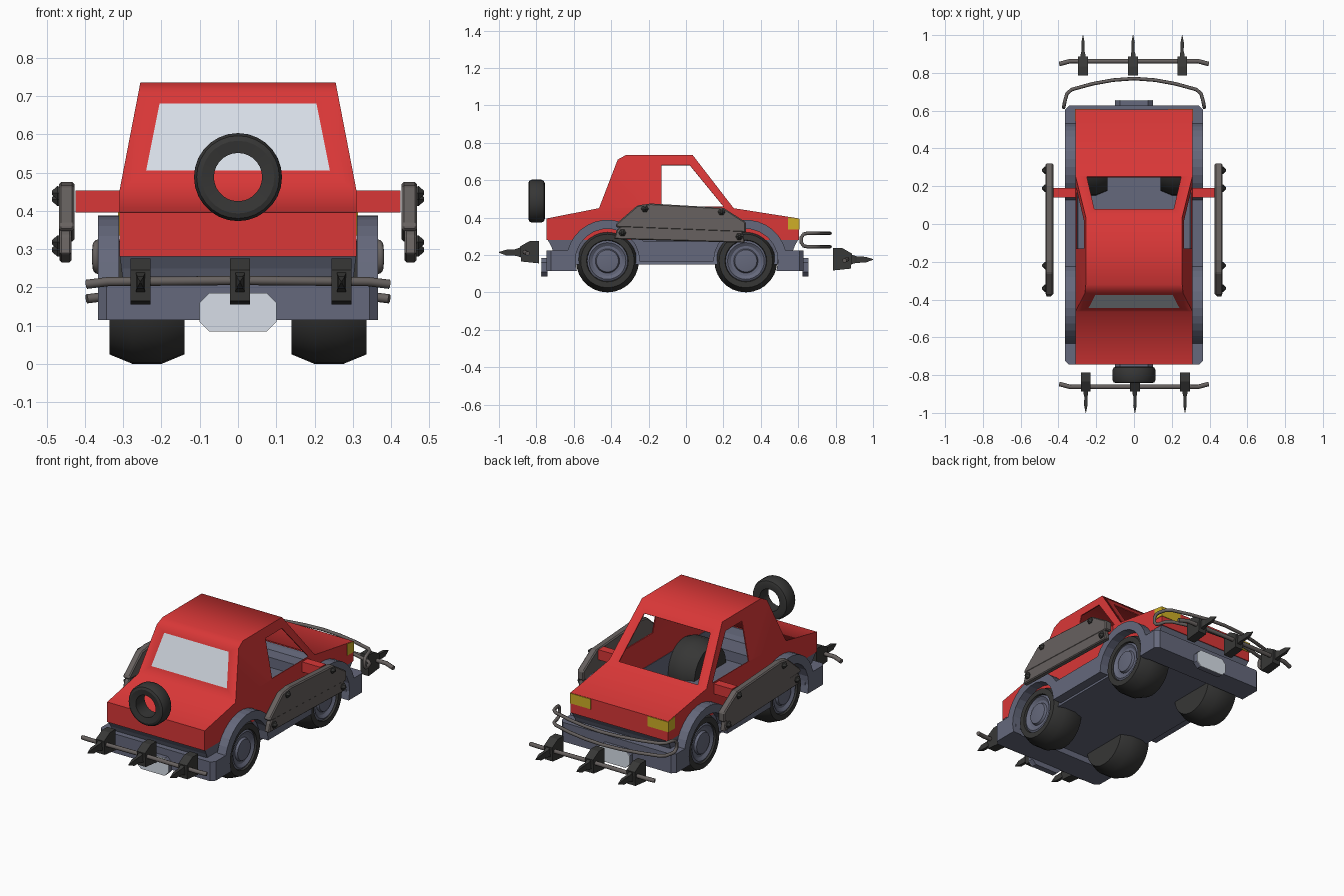
import bpy, bmesh, math

if "Cube" in bpy.data.objects:
    bpy.data.objects.remove(bpy.data.objects["Cube"])

def mat(name, c):
    m = bpy.data.materials.new(name)
    m.diffuse_color = (*c, 1)
    m.use_nodes = True
    m.node_tree.nodes["Principled BSDF"].inputs["Base Color"].default_value = m.diffuse_color
    return m

RED = mat("red_paint", (0.69, 0.038, 0.038))
SLATE = mat("slate_plastic", (0.13, 0.14, 0.20))
RUBBER = mat("black_rubber", (0.037, 0.037, 0.036))
GLASS = mat("pale_glass", (0.68, 0.73, 0.80))
ARMOUR = mat("brown_grey_metal", (0.135, 0.12, 0.115))
SPIKE = mat("dark_iron", (0.04, 0.04, 0.038))
YELLOW = mat("yellow_lamp", (0.62, 0.43, 0.02))


def shade(ob, angle):
    bpy.ops.object.select_all(action='DESELECT')
    ob.select_set(True)
    bpy.context.view_layer.objects.active = ob
    for m in list(ob.modifiers):
        bpy.ops.object.modifier_apply(modifier=m.name)
    bpy.ops.object.shade_smooth_by_angle(angle=math.radians(angle))


def finish(bm, name, mats, smooth=None, bevel=0):
    bmesh.ops.recalc_face_normals(bm, faces=bm.faces)
    me = bpy.data.meshes.new(name)
    bm.to_mesh(me)
    bm.free()
    ob = bpy.data.objects.new(name, me)
    bpy.context.collection.objects.link(ob)
    for m in mats:
        me.materials.append(m)
    if bevel:
        b = ob.modifiers.new("bevel", 'BEVEL')
        b.width, b.segments = bevel, 1
    if smooth:
        shade(ob, smooth)
    return ob


def loft(name, rings, m, wrap=False, smooth=None, bevel=0):
    """Bridge equal-length rings; cap the ends unless wrapped."""
    bm = bmesh.new()
    vs = [[bm.verts.new(p) for p in r] for r in rings]
    n = len(vs[0])
    pairs = list(zip(vs, vs[1:])) + ([(vs[-1], vs[0])] if wrap else [])
    for a, b in pairs:
        for i in range(n):
            j = (i + 1) % n
            bm.faces.new((a[i], a[j], b[j], b[i]))
    if not wrap:
        bm.faces.new(vs[0])
        bm.faces.new(vs[-1])
    return finish(bm, name, [m], smooth, bevel)


def prism(name, pts, x0, x1, m, bevel=0):
    """Side profile (y, z) pushed from x0 to x1."""
    return loft(name, [[(x, y, z) for y, z in pts] for x in (x0, x1)], m, bevel=bevel)


def lathe(name, prof, centre, axis, m, wrap=False, seg=28, flip=1):
    """Profile of (distance along axis, radius) turned about the x or y axis."""
    cx, cy, cz = centre
    rings = []
    for d, r in prof:
        ring = []
        for i in range(seg):
            t = 2 * math.pi * i / seg
            u, v = r * math.cos(t), r * math.sin(t)
            ring.append((cx + d * flip, cy + u, cz + v) if axis == 'x' else (cx + u, cy + d, cz + v))
        rings.append(ring)
    return loft(name, rings, m, wrap, smooth=30)


def tube(name, pts, r, m, cyclic=False):
    cu = bpy.data.curves.new(name, 'CURVE')
    cu.dimensions = '3D'
    cu.bevel_depth, cu.bevel_resolution = r, 2
    cu.use_fill_caps = True
    sp = cu.splines.new('POLY')
    sp.points.add(len(pts) - 1)
    for p, c in zip(sp.points, pts):
        p.co = (*c, 1)
    sp.use_cyclic_u = cyclic
    cu.materials.append(m)
    ob = bpy.data.objects.new(name, cu)
    bpy.context.collection.objects.link(ob)


def rect(x, y0, y1, z, c=0.0):
    """Rectangle ring with cut corners."""
    return [(-x, y0 + c, z), (-x + c, y0, z), (x - c, y0, z), (x, y0 + c, z),
            (x, y1 - c, z), (x - c, y1, z), (-x + c, y1, z), (-x, y1 - c, z)]


# red body shell with open side windows, open windscreen and a glazed rear window
bm = bmesh.new()
PROFILE = [(-.745, .28), (-.745, .395), (-.465, .45), (-.365, .71), (-.32, .735),
           (.035, .735), (.255, .45), (.605, .395), (.605, .28)]
half = lambda z: .31 - .055 * max(0, z - .45) / .285
P = {s: [bm.verts.new((s * half(z), y, z)) for y, z in PROFILE] for s in (-1, 1)}
L, R = P[-1], P[1]
for i in range(8):
    if i not in (2, 5):
        bm.faces.new((L[i], L[i + 1], R[i + 1], R[i]))
for s, v in P.items():
    bm.faces.new([v[i] for i in (0, 1, 2, 6, 7, 8)])
    a, b, c, d = [bm.verts.new((s * half(z), y, z)) for y, z in
                  ((-.13, .46), (-.13, .68), (.02, .68), (.2, .46))]
    for f in ((v[2], v[3], v[4], b, a), (v[4], v[5], c, b), (v[5], v[6], d, c), (v[6], v[2], a, d)):
        bm.faces.new(f)


def pane(lo, hi, z0, z1, x0, x1):
    """Frame around an opening in the panel between two profile points."""
    (y0, h0), (y1, h1) = PROFILE[lo], PROFILE[hi]
    at = lambda z: y0 + (y1 - y0) * (z - h0) / (h1 - h0)
    inner = [bm.verts.new(p) for p in ((-x0, at(z0), z0), (x0, at(z0), z0),
                                       (x1, at(z1), z1), (-x1, at(z1), z1))]
    outer = [L[lo], R[lo], R[hi], L[hi]]
    for i in range(4):
        j = (i + 1) % 4
        bm.faces.new((outer[i], outer[j], inner[j], inner[i]))
    return inner


pane(6, 5, .455, .677, .25, .21)
glass = bm.faces.new(pane(2, 3, .505, .68, .24, .205))
glass.material_index = 1
body = finish(bm, "body_shell", [RED, GLASS])
sol = body.modifiers.new("thickness", 'SOLIDIFY')
sol.thickness, sol.offset = .006, -1
shade(body, 60)

# floor tub: sloped skirt outside, sunken floor inside
loft("floor_tub", [rect(.314, -.70, .56, .150), rect(.30, -.70, .56, .21), rect(.309, -.742, .602, .285),
                   rect(.303, -.736, .596, .285), rect(.296, -.69, .55, .168)], SLATE)

# bumpers, with cut outer corners
for name, y0, y1 in (("rear_bumper", -.745, -.59), ("front_bumper", .49, .628)):
    loft(name, [rect(.365, y0, y1, z, .022) for z in (.115, .225)], SLATE)

# fender strips with wheel arches
WZ, WR, WHEELS = .168, .168, (-.42, .32)


def arc(cy, r, a0, a1, n=12):
    return [(cy + r * math.cos(math.radians(a0 + (a1 - a0) * i / n)),
             WZ + r * math.sin(math.radians(a0 + (a1 - a0) * i / n))) for i in range(n + 1)]


side = [(-.715, .115), (-.715, .225)] + arc(-.42, .22, 165, 28) + arc(.32, .22, 152, 15) + \
       [(.595, .225), (.595, .115)] + arc(.32, .172, -18, 181) + arc(-.42, .172, -1, 198)
for s, tag in ((1, "right"), (-1, "left")):
    prism("fender_" + tag, side, s * .311, s * .365, SLATE)
    # mirrors reaching to the armour
    prism("door_mirror_" + tag, [(.14, .395), (.14, .453), (.19, .453), (.19, .395)],
          s * .305, s * .425, RED)
    # armour planks on the sides
    prism("upper_armour_" + tag, [(-.375, .365), (-.26, .465), (-.19, .475), (.20, .452), (.32, .375),
                                  (.32, .32), (-.375, .348)], s * .427, s * .468, ARMOUR, .006)
    prism("lower_armour_" + tag, [(-.345, .355), (.30, .335), (.315, .265), (-.385, .285), (-.37, .335)],
          s * .435, s * .466, ARMOUR, .005)
    for y, z in ((-.34, .318), (.285, .298), (-.22, .447), (.19, .43)):
        lathe("armour_bolt_" + tag, [(.455, .018), (.472, .02), (.486, .006)], (0, y, z), 'x',
              SPIKE, seg=6, flip=s)
    # headlights
    prism("headlight_" + tag, [(.545, .335), (.545, .402), (.608, .393), (.608, .335)],
          s * .18, s * .313, YELLOW)
    # wheels
    for y, end in zip(WHEELS, ("rear", "front")):
        lathe(f"tyre_{end}_{tag}", [(.14, .10), (.14, .143), (.20, WR), (.275, WR),
                                    (.336, .143), (.336, .112), (.315, .105)], (0, y, WZ), 'x', RUBBER, flip=s)
        lathe(f"rim_{end}_{tag}", [(.30, .109), (.325, .109), (.332, .098), (.32, .08), (.32, .065),
                                   (.333, .059), (.335, .048)], (0, y, WZ), 'x', SLATE, flip=s)

# spare tyre behind the rear window
lathe("spare_tyre", [(-.838, .063), (-.843, .095), (-.838, .108), (-.825, .115), (-.775, .115),
                     (-.76, .108), (-.755, .095), (-.758, .063)], (0, 0, .488), 'y', RUBBER, wrap=True)

# number plates and spiked bars; the front set is the rear set turned half round
octagon = [(-.1, .11), (-.1, .16), (-.075, .185), (.075, .185), (.1, .16), (.1, .11), (.075, .085), (-.075, .085)]
for tag, s, dz, yp in (("rear", 1, 0, -.77), ("front", -1, -.038, .652)):
    turn = lambda x, y, z: (x * s, y * s, z + dz)
    ring = lambda y: [(x, y, z) for x, z in octagon]
    loft("plate_mount_" + tag, [ring(yp), ring(yp + s * .03)], SLATE)
    loft("number_plate_" + tag, [ring(yp - s * .004), ring(yp)], GLASS)
    tube("spike_bar_" + tag, [turn(*p) for p in ((-.395, -.847, .208), (-.34, -.862, .215), (0, -.862, .218),
                                                 (.34, -.862, .215), (.395, -.847, .208))], .012, ARMOUR)
    for x in (-.255, .005, .27):
        block = [(-.785, .155), (-.785, .275), (-.835, .275), (-.888, .245), (-.882, .165)]
        loft("spike_block_" + tag, [[turn(x + o, y, z) for y, z in block] for o in (-.026, .026)], SPIKE)
        sections = ((-.875, .012, .185, .243), (-.90, .012, .193, .235), (-.915, .008, .196, .230),
                    (-.96, .009, .197, .228), (-1.0, .001, .212, .216))
        loft("spike_" + tag, [[turn(x - w, y, a), turn(x + w, y, a), turn(x + w, y, b), turn(x - w, y, b)]
                              for y, w, a, b in sections], SPIKE)

# bull bar: two bowed rails joined by rounded ends
rail = [(-.366, .65), (-.355, .69), (-.33, .712), (-.22, .742), (-.11, .762), (0, .77)]
rail += [(-x, y) for x, y in rail[-2::-1]]
upper = [(x, y, .316) for x, y in rail]
lower = [(x, y, .244) for x, y in rail[::-1]]
bend = [(.37, .63, .312), (.372, .617, .295), (.372, .617, .265), (.37, .63, .248)]
tube("bull_bar", upper + bend + lower + [(-x, y, z) for x, y, z in bend[::-1]],
     .0095, ARMOUR, cyclic=True)
